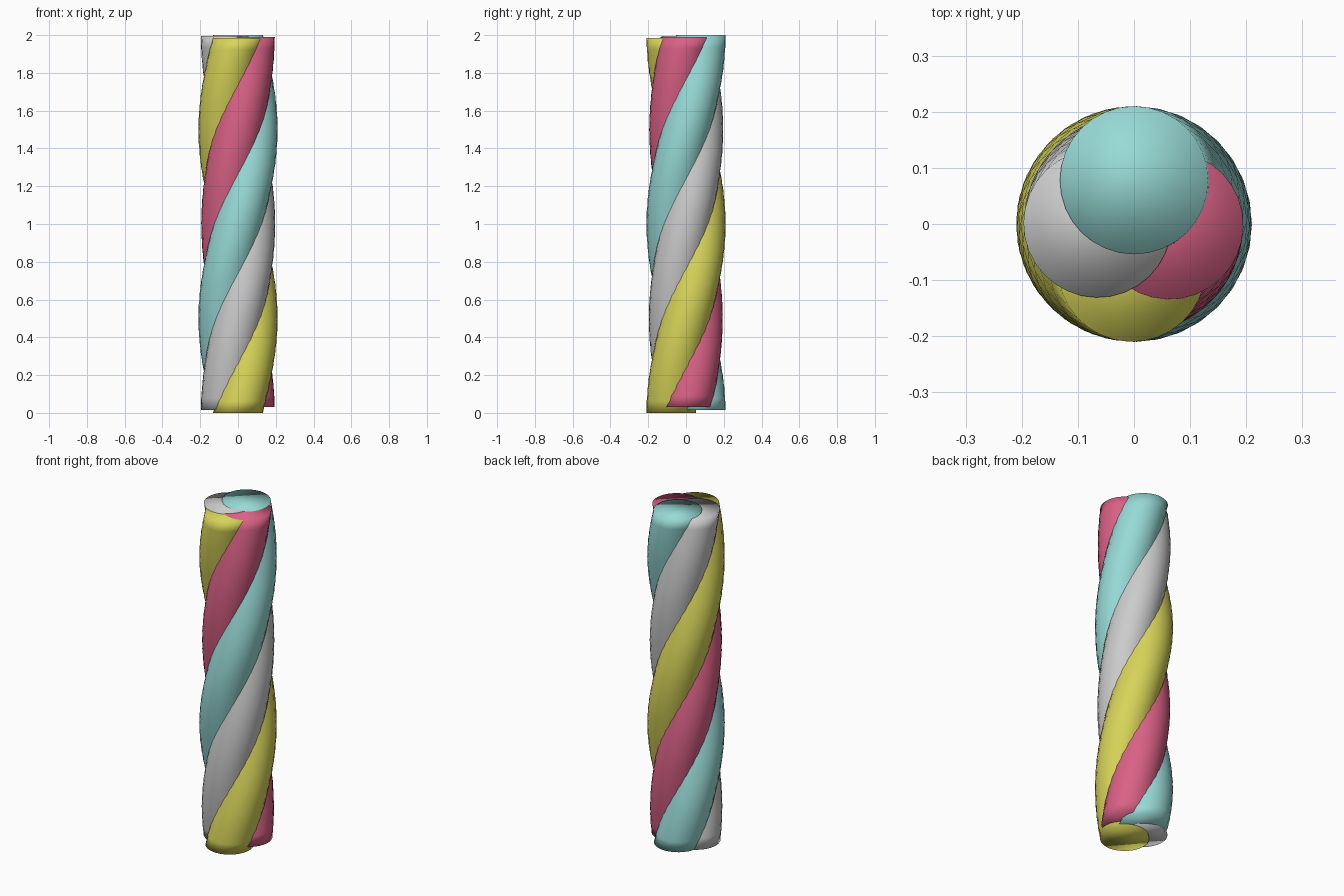
import bpy, bmesh
from math import sin, cos, pi, radians

if "Cube" in bpy.data.objects:
    bpy.data.objects.remove(bpy.data.objects["Cube"])

SIDES, RINGS, R = 32, 32, 0.132


def strand(name, orbit, phase, z0, z1, color):
    """Round strand winding one full turn per 2 units of height, capped flat."""
    bm = bmesh.new()
    rings = []
    for i in range(RINGS + 1):
        z = z0 + (z1 - z0) * i / RINGS
        a = radians(phase) + pi * z
        cx, cy = orbit * cos(a), orbit * sin(a)
        rings.append([bm.verts.new((cx + R * cos(a + 2 * pi * k / SIDES),
                                    cy + R * sin(a + 2 * pi * k / SIDES), z))
                      for k in range(SIDES)])
    for lo, hi in zip(rings, rings[1:]):
        for k in range(SIDES):
            n = (k + 1) % SIDES
            bm.faces.new((lo[k], lo[n], hi[n], hi[k]))
    bm.faces.new(rings[0][::-1])
    bm.faces.new(rings[-1])
    for f in bm.faces:
        f.smooth = True
    me = bpy.data.meshes.new(name)
    bm.to_mesh(me)
    bm.free()
    mat = bpy.data.materials.new(name + "_colour")
    mat.diffuse_color = (*color, 1)
    mat.use_nodes = True
    mat.node_tree.nodes["Principled BSDF"].inputs["Base Color"].default_value = mat.diffuse_color
    me.materials.append(mat)
    ob = bpy.data.objects.new(name, me)
    bpy.context.collection.objects.link(ob)


# Four intertwined strands with slightly staggered ends
strand("teal_strand", 0.078, 90, 0.015, 2.0, (0.31, 0.70, 0.67))
strand("white_strand", 0.065, 180, 0.015, 1.995, (0.80, 0.79, 0.78))
strand("yellow_strand", 0.078, 270, 0.0, 1.985, (0.68, 0.66, 0.10))
strand("pink_strand", 0.063, 0, 0.03, 1.99, (0.70, 0.12, 0.24))
